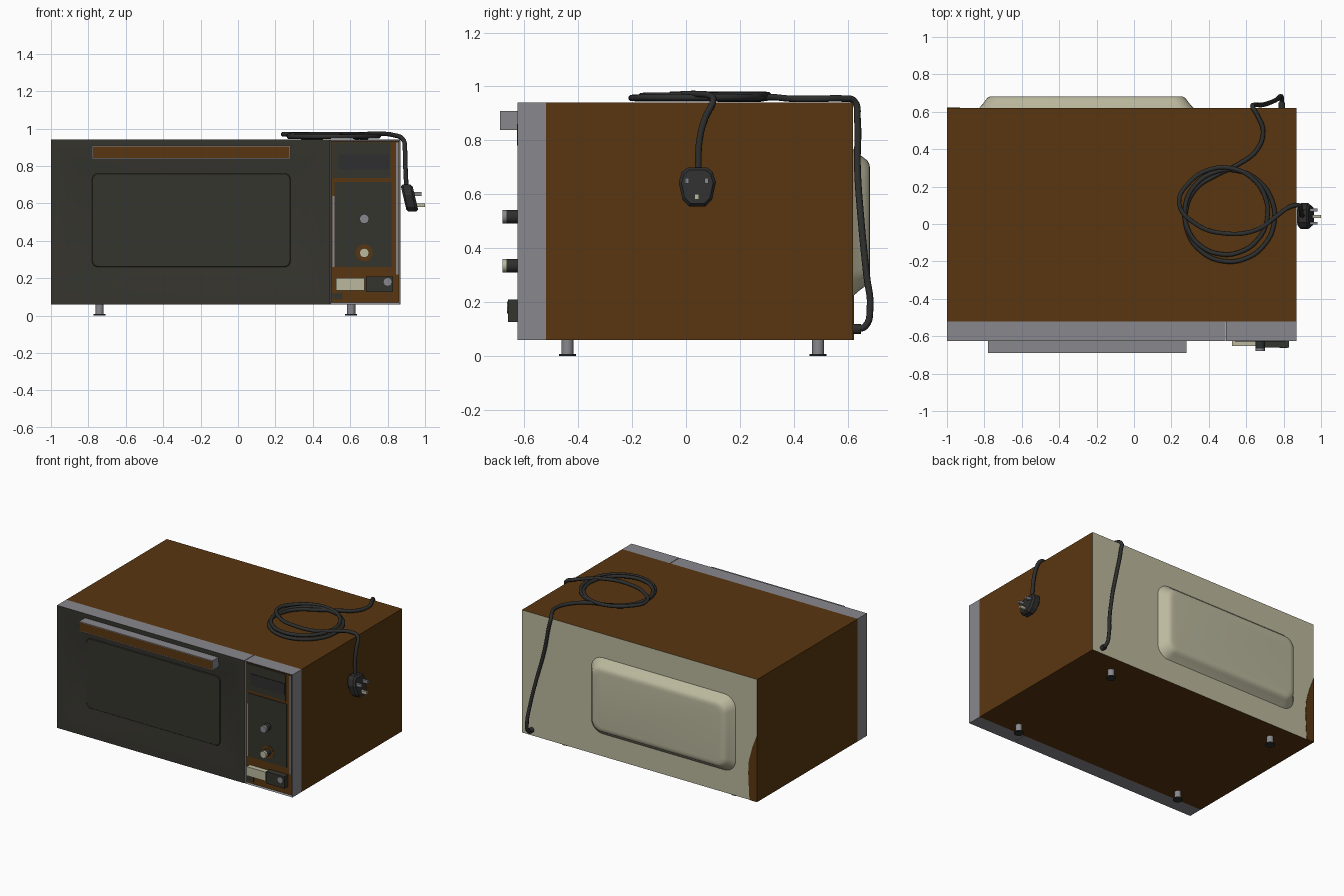
import bpy, bmesh, math
from mathutils import Vector

cube = bpy.data.objects.get("Cube")
if cube:
    bpy.data.objects.remove(cube)


def material(name, r, g, b):
    m = bpy.data.materials.new(name)
    m.use_nodes = True
    m.diffuse_color = (r, g, b, 1)
    m.node_tree.nodes["Principled BSDF"].inputs["Base Color"].default_value = (r, g, b, 1)
    return m


BROWN = material("brown casing", .1, .037, .005)
GREY = material("grey metal", .25, .25, .27)
CREAM = material("cream panel", .5, .48, .34)
DARK = material("dark olive plastic", .036, .035, .027)
BLACK = material("charcoal rubber", .026, .028, .026)


def make(name, bm, *mats):
    bmesh.ops.recalc_face_normals(bm, faces=bm.faces)
    mesh = bpy.data.meshes.new(name)
    bm.to_mesh(mesh)
    bm.free()
    ob = bpy.data.objects.new(name, mesh)
    bpy.context.collection.objects.link(ob)
    for m in mats:
        mesh.materials.append(m)
    return ob


def box_bm(x, y, z):
    bm = bmesh.new()
    bmesh.ops.create_cube(bm, size=1)
    for v in bm.verts:
        v.co = Vector([a[0] if c < 0 else a[1] for a, c in zip((x, y, z), v.co)])
    return bm


def box(name, x, y, z, mat):
    return make(name, box_bm(x, y, z), mat)


def facing(bm, axis, sign):
    return [f for f in bm.faces if f.normal[axis] * sign > .9]


def smooth(ob, angle=40):
    bpy.ops.object.select_all(action='DESELECT')
    ob.select_set(True)
    bpy.context.view_layer.objects.active = ob
    bpy.ops.object.shade_smooth_by_angle(angle=math.radians(angle))


def loft(name, rings, mat):
    """Join equal-length rings of points and cap both ends."""
    bm = bmesh.new()
    loops = [[bm.verts.new(p) for p in ring] for ring in rings]
    n = len(loops[0])
    for a, b in zip(loops, loops[1:]):
        for i in range(n):
            j = (i + 1) % n
            bm.faces.new((a[i], a[j], b[j], b[i]))
    bm.faces.new(loops[0])
    bm.faces.new(loops[-1])
    return make(name, bm, mat)


def rounded(x, z, y, r, steps=6):
    """Rounded rectangle in the xz plane."""
    ring = []
    corners = ((x[1] - r, z[1] - r), (x[0] + r, z[1] - r),
               (x[0] + r, z[0] + r), (x[1] - r, z[0] + r))
    for q, (cx, cz) in enumerate(corners):
        for i in range(steps + 1):
            a = math.pi / 2 * (q + i / steps)
            ring.append((cx + r * math.cos(a), y, cz + r * math.sin(a)))
    return ring


def cylinder(name, start, end, r, mat, sides=24):
    a, b = Vector(start), Vector(end)
    bm = bmesh.new()
    bmesh.ops.create_cone(bm, cap_ends=True, segments=sides, radius1=r, radius2=r,
                          depth=(b - a).length)
    turn = (b - a).to_track_quat('Z', 'Y')
    for v in bm.verts:
        v.co = turn @ v.co + (a + b) / 2
    ob = make(name, bm, mat)
    smooth(ob)
    return ob


# Casing with cream rear face
bm = box_bm((-1, .87), (-.52, .62), (.06, .94))
bm.normal_update()
for f in facing(bm, 1, 1):
    f.material_index = 1
make("casing", bm, BROWN, CREAM)
patch = ((-1, .54), (-.965, .45), (-.935, .34), (-.93, .25), (-.94, .06), (-1, .06))
loft("rear_corner_patch", [[(x, y, z) for x, z in patch] for y in (.62, .623)], BROWN)

# Rear bulge
rings = []
for y, d in ((.618, 0), (.64, .02), (.66, .035), (.674, .046), (.681, .06), (.683, .08)):
    rings.append(rounded((-.83 + d, .32 - d), (.22 + d, .77 - d), y, .09 - d / 2))
smooth(loft("rear_bulge", rings, CREAM))

# Door with dished dark front
bm = box_bm((-1, .488), (-.625, -.52), (.06, .94))
bm.normal_update()
front = facing(bm, 1, -1)
front[0].material_index = 1
for width, depth in ((.012, 0), (.07, -.008), (.08, -.016)):
    bmesh.ops.inset_region(bm, faces=front, thickness=width, depth=depth, use_even_offset=True)
smooth(make("door", bm, GREY, DARK), 30)
window = [rounded((-.78 + d, .28 - d), (.26 + d, .76 - d), y, .03)
          for y, d in ((-.59, 0), (-.604, 0), (-.607, .003))]
loft("door_window", window, DARK)

# Door handle with brown front inlay
bm = box_bm((-.78, .28), (-.69, -.59), (.838, .908))
bm.normal_update()
inlay = facing(bm, 1, -1)
bmesh.ops.inset_region(bm, faces=inlay, thickness=.007)
inlay[0].material_index = 1
make("door_handle", bm, GREY, BROWN)

# Control panel housing with recessed brown board
bm = box_bm((.492, .87), (-.625, -.52), (.06, .94))
bm.normal_update()
board = facing(bm, 1, -1)
bmesh.ops.inset_region(bm, faces=board, thickness=.013, depth=-.008)
board[0].material_index = 1
make("control_panel", bm, GREY, BROWN)

plate_y = (-.623, -.615)
box("display_plate", (.506, .815), plate_y, (.735, .926), DARK)
box("display_screen", (.54, .81), (-.627, -.62), (.78, .86), BLACK)
box("dial_plate", (.515, .82), plate_y, (.26, .715), DARK)
box("dial_plate_edge", (.506, .515), plate_y, (.26, .64), GREY)
box("side_trim", (.845, .857), plate_y, (.22, .925), GREY)
box("lower_trim", (.506, .56), plate_y, (.085, .12), DARK)

# Dials and push buttons
cylinder("lower_dial_ring", (.675, -.62, .335), (.675, -.626, .335), .045, BROWN)
for name, z, tip in (("upper", .517, GREY), ("lower", .335, CREAM)):
    cylinder(name + "_dial", (.675, -.615, z), (.675, -.666, z), .025, BLACK)
    cylinder(name + "_dial_tip", (.675, -.666, z), (.675, -.68, z), .025, tip)
box("cream_button", (.525, .675), (-.652, -.61), (.135, .2), CREAM)
box("dark_button", (.685, .83), (-.66, -.61), (.125, .21), DARK)
cylinder("button_light", (.8, -.655, .18), (.8, -.664, .18), .022, GREY, 8)

# Feet
for side, x in (("right", -.74), ("left", .605)):
    for end, y in (("front", -.44), ("back", .49)):
        name = end + "_" + side + "_foot"
        cylinder(name, (x, y, .008), (x, y, .065), .022, GREY)
        cylinder(name + "_pad", (x, y, 0), (x, y, .008), .032, BLACK)

# Power cable: up the back, coiled on top, over the side to the plug
path = [(.79, .625, .1), (.79, .665, .11), (.785, .683, .18), (.77, .67, .3), (.73, .65, .5),
        (.68, .636, .7), (.645, .636, .88), (.635, .625, .945), (.66, .58, .955),
        (.69, .5, .954), (.66, .4, .954), (.56, .32, .96)]
steps = 26
for i in range(steps + 1):
    t = i / steps
    a = math.radians(110 + 780 * t)
    r = .235 + .012 * math.sin(7 * t)
    path.append((.52 - .04 * t + r * math.cos(a), .04 + .03 * t + r * math.sin(a),
                 .954 + .016 * t))
path += [(.33, 0, .968), (.48, -.05, .97), (.66, -.03, .97), (.76, .04, .972),
         (.83, .09, .965), (.88, .1, .945), (.893, .07, .88), (.895, .05, .8), (.9, .045, .69)]
curve = bpy.data.curves.new("power_cable", 'CURVE')
curve.dimensions = '3D'
curve.bevel_depth = .0125
curve.bevel_resolution = 2
curve.resolution_u = 5
curve.use_fill_caps = True
spline = curve.splines.new('BEZIER')
spline.bezier_points.add(len(path) - 1)
for p, co in zip(spline.bezier_points, path):
    p.co = co
    p.handle_left_type = p.handle_right_type = 'AUTO'
curve.materials.append(BLACK)
bpy.context.collection.objects.link(bpy.data.objects.new("power_cable", curve))
cylinder("cable_socket", (.79, .61, .1), (.79, .65, .1), .018, BLACK)

# Plug, leaning outwards at the bottom
half = [(.035, .07), (.057, .053), (.069, .015), (.055, -.05), (.03, -.075)]
outline = half + [(-y, z) for y, z in reversed(half)]
rings = []
for x, s in ((.885, .85), (.895, 1), (.935, 1), (.948, .85)):
    rings.append([(x - .2 * z, .042 + y * s, .63 + z * s) for y, z in outline])
loft("plug", rings, BLACK)
for i, (y, z, end, mat) in enumerate(((.004, .65, .98, GREY), (.076, .65, .98, GREY),
                                      (.04, .59, 1, CREAM))):
    box("plug_pin_%d" % (i + 1), (.93, end), (y - .008, y + .008), (z - .01, z + .01), mat)
